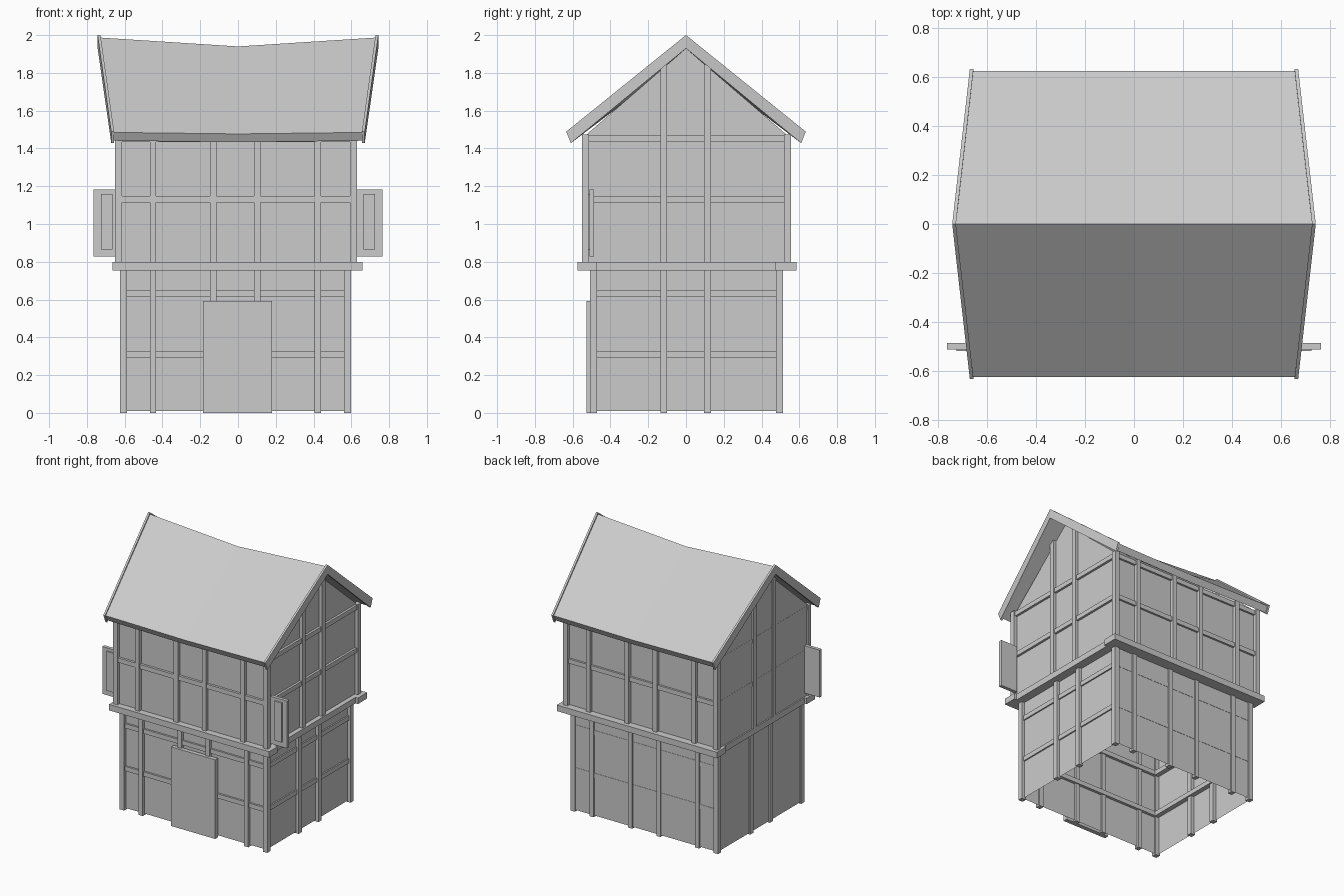
import bpy, bmesh

if "Cube" in bpy.data.objects:
    bpy.data.objects.remove(bpy.data.objects["Cube"])


def add_mesh(name, verts, faces):
    me = bpy.data.meshes.new(name)
    bm = bmesh.new()
    vs = [bm.verts.new(v) for v in verts]
    for f in faces:
        bm.faces.new([vs[i] for i in f])
    bm.normal_update()
    bmesh.ops.recalc_face_normals(bm, faces=bm.faces)
    bm.to_mesh(me)
    bm.free()
    ob = bpy.data.objects.new(name, me)
    bpy.context.collection.objects.link(ob)
    return ob


def box(name, x, y, z):
    v = [(a, b, c) for a in x for b in y for c in z]
    f = [(0, 1, 3, 2), (4, 6, 7, 5), (0, 4, 5, 1), (2, 3, 7, 6), (0, 2, 6, 4), (1, 5, 7, 3)]
    return add_mesh(name, v, f)


def loft(name, sections):
    """Closed solid through matching cross-sections."""
    n = len(sections[0])
    verts = [p for s in sections for p in s]
    faces = []
    for k in range(len(sections) - 1):
        a, b = k * n, (k + 1) * n
        faces += [(a + i, a + (i + 1) % n, b + (i + 1) % n, b + i) for i in range(n)]
    # caps split at the ridge, as the profile is a chevron
    for a in (0, (len(sections) - 1) * n):
        faces += [(a, a + 1, a + 4, a + 5), (a + 1, a + 2, a + 3, a + 4)]
    return add_mesh(name, verts, faces)


def storey(name, post, wall, rail, z0, z1, wall_z0, rail_zs, side_top):
    """Timber frame; post, wall and rail hold outer faces (left, right, front, back)."""
    w, d = 0.037, 0.037
    L, R, F, B = post
    # corner posts
    for x in ((L, L + w), (R - w, R)):
        for y in ((F, F + w), (B - w, B)):
            box(name + "_corner_post", x, y, (z0, z1))
    # front and back studs
    for cx in (-0.45, -0.13, 0.103, 0.423):
        for y in ((F, F + d), (B - d, B)):
            box(name + "_stud", (cx - 0.017, cx + 0.017), y, (z0, z1))
    # side studs
    for cy in (-0.118, 0.114):
        for x in ((L, L + d), (R - d, R)):
            box(name + "_side_stud", x, (cy - 0.018, cy + 0.018), (z0, side_top))
    # rails
    rl, rr, rf, rb = rail
    for z in rail_zs:
        zz = (z - 0.017, z + 0.017)
        for y in ((rf, rf + 0.035), (rb - 0.035, rb)):
            box(name + "_rail", (L + w, R - w), y, zz)
        for x in ((rl, rl + 0.035), (rr - 0.035, rr)):
            box(name + "_side_rail", x, (F + w, B - w), zz)
    # plaster walls, open at top and bottom
    l, r, f, b = wall
    v = [(l, f), (r, f), (r, b), (l, b)]
    add_mesh(name + "_walls", [(*p, wall_z0) for p in v] + [(*p, z1) for p in v],
             [(i, (i + 1) % 4, (i + 1) % 4 + 4, i + 4) for i in range(4)])


storey("lower", (-0.624, 0.598, -0.508, 0.513), (-0.615, 0.575, -0.485, 0.503),
       (-0.612, 0.585, -0.499, 0.505), 0.0, 0.76, 0.01, (0.311, 0.631), 0.76)
storey("upper", (-0.65, 0.63, -0.55, 0.555), (-0.64, 0.605, -0.525, 0.53),
       (-0.641, 0.622, -0.543, 0.545), 0.79, 1.475, 0.79, (1.132, 1.452), 1.845)

# gable walls
for x in (-0.64, 0.605):
    add_mesh("gable_wall", [(x, -0.525, 1.475), (x, 0.53, 1.475), (x, 0, 1.93)], [(0, 1, 2)])

# jetty beams between the storeys
for y in ((-0.575, -0.475), (0.475, 0.585)):
    box("jetty_beam", (-0.665, 0.66), y, (0.755, 0.80))
for x in ((-0.65, -0.56), (0.55, 0.64)):
    box("jetty_side_beam", x, (-0.475, 0.475), (0.755, 0.80))

# door
box("door", (-0.185, 0.18), (-0.527, -0.495), (0.0, 0.592))

# open shutters with raised panels
for s, x0 in ((-1, 0.64), (1, 0.625)):
    box("shutter", sorted((s * x0, s * 0.765)), (-0.512, -0.487), (0.828, 1.182))
    box("shutter_panel", sorted((s * 0.665, s * 0.725)), (-0.52, -0.51), (0.865, 1.16))


def chevron(xr, xe, ridge, eave, ridge_low, eave_low):
    (ey, ez), (ly, lz) = eave, eave_low
    return [(xe, -ey, ez), (xr, 0, ridge), (xe, ey, ez),
            (xe, ly, lz), (xr, 0, ridge_low), (xe, -ly, lz)]


# sagging roof
secs = []
for s in (-1, 0, 1):
    dr, de = (0, 0) if s else (-0.047, -0.008)
    secs.append(chevron(0.732 * s, 0.66 * s, 1.987 + dr, (0.626, 1.485 + de),
                        1.937 + dr, (0.603, 1.441 + de)))
loft("roof", secs)

# bargeboards on both gable ends
for s in (-1, 1):
    loft("bargeboard", [chevron(s * (0.728 + t), s * (0.656 + t), 2.0, (0.634, 1.489),
                                1.93, (0.61, 1.428)) for t in (0, 0.015)])
